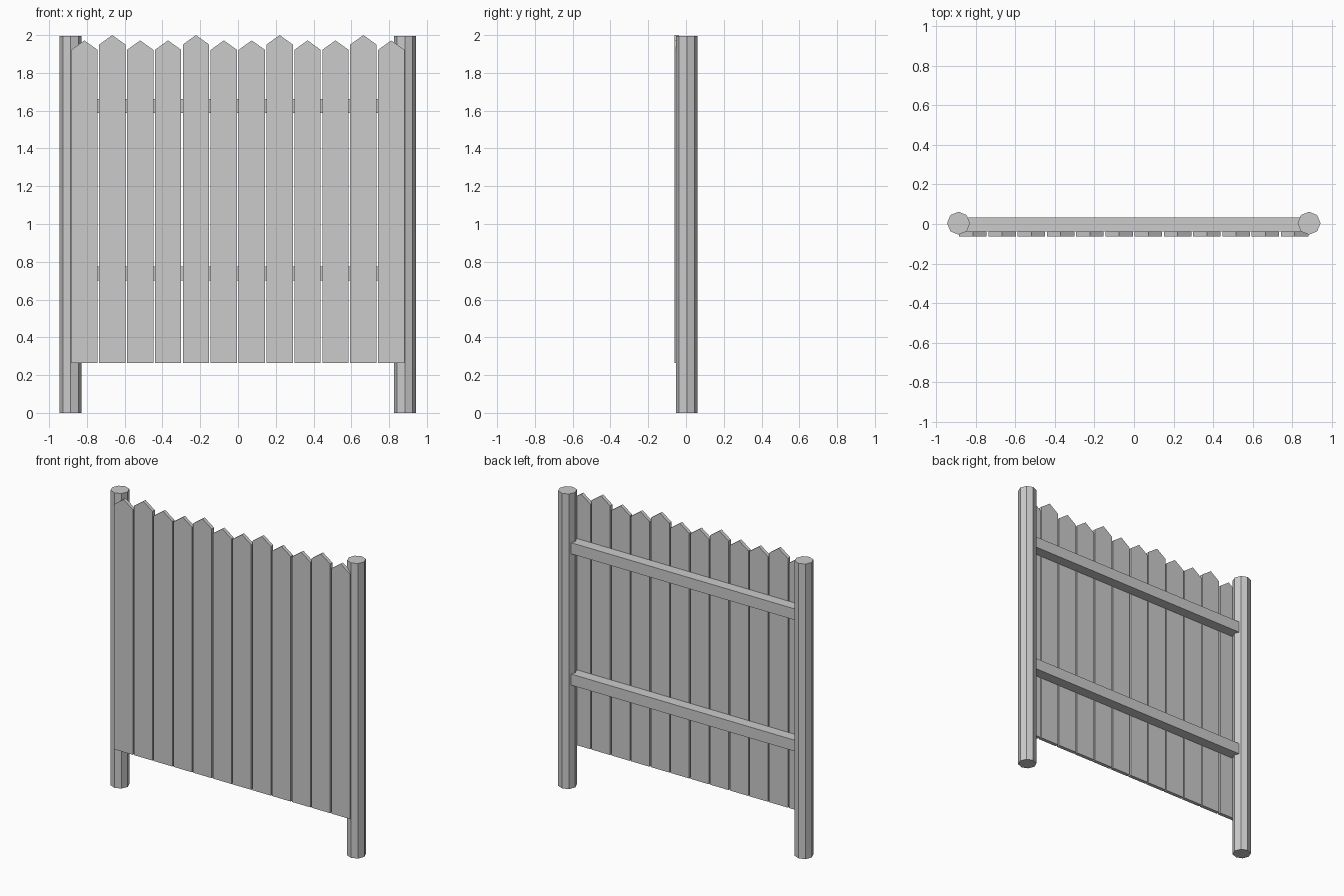
import bpy, bmesh, math

if "Cube" in bpy.data.objects:
    bpy.data.objects.remove(bpy.data.objects["Cube"])

grey = bpy.data.materials.new("plain_grey")
grey.diffuse_color = (0.6, 0.6, 0.6, 1)
grey.use_nodes = True
grey.node_tree.nodes["Principled BSDF"].inputs["Base Color"].default_value = grey.diffuse_color


def prism(name, profile, offset, to_world):
    """Extrude a closed 2D profile between two offsets."""
    bm = bmesh.new()
    a, b = [[bm.verts.new(to_world(u, v, o)) for u, v in profile] for o in offset]
    bm.faces.new(a)
    bm.faces.new(b[::-1])
    n = len(profile)
    for i in range(n):
        j = (i + 1) % n
        bm.faces.new((a[j], a[i], b[i], b[j]))
    bmesh.ops.recalc_face_normals(bm, faces=bm.faces)
    mesh = bpy.data.meshes.new(name)
    bm.to_mesh(mesh)
    bm.free()
    mesh.materials.append(grey)
    ob = bpy.data.objects.new(name, mesh)
    bpy.context.collection.objects.link(ob)
    return ob


# Octagonal posts, corners on the axes
R = 0.058
for side, x in (("left", -0.886), ("right", 0.884)):
    ring = [(x + R * math.cos(k * math.pi / 4), 0.004 + R * math.sin(k * math.pi / 4))
            for k in range(8)]
    prism(side + "_post", ring, (0, 1.995), lambda u, v, o: (u, v, o))

# Horizontal rails running into the posts
for label, z in (("lower", 0.70), ("upper", 1.588)):
    section = [(-0.038, z), (0.033, z), (0.033, z + 0.075), (-0.038, z + 0.075)]
    prism(label + "_rail", section, (-0.885, 0.885), lambda u, v, o: (o, u, v))

# Pointed boards, every third one taller
PITCH, W = 0.1477, 0.0695
for i in range(12):
    x = (i - 5.5) * PITCH - 0.001
    top = 2.0 if i % 3 == 1 else 1.972
    outline = [(x - W, 0.265), (x + W, 0.265), (x + W, top - 0.05),
               (x, top), (x - W, top - 0.05)]
    prism(f"board_{i + 1}", outline, (-0.062, -0.038), lambda u, v, o: (u, o, v))
